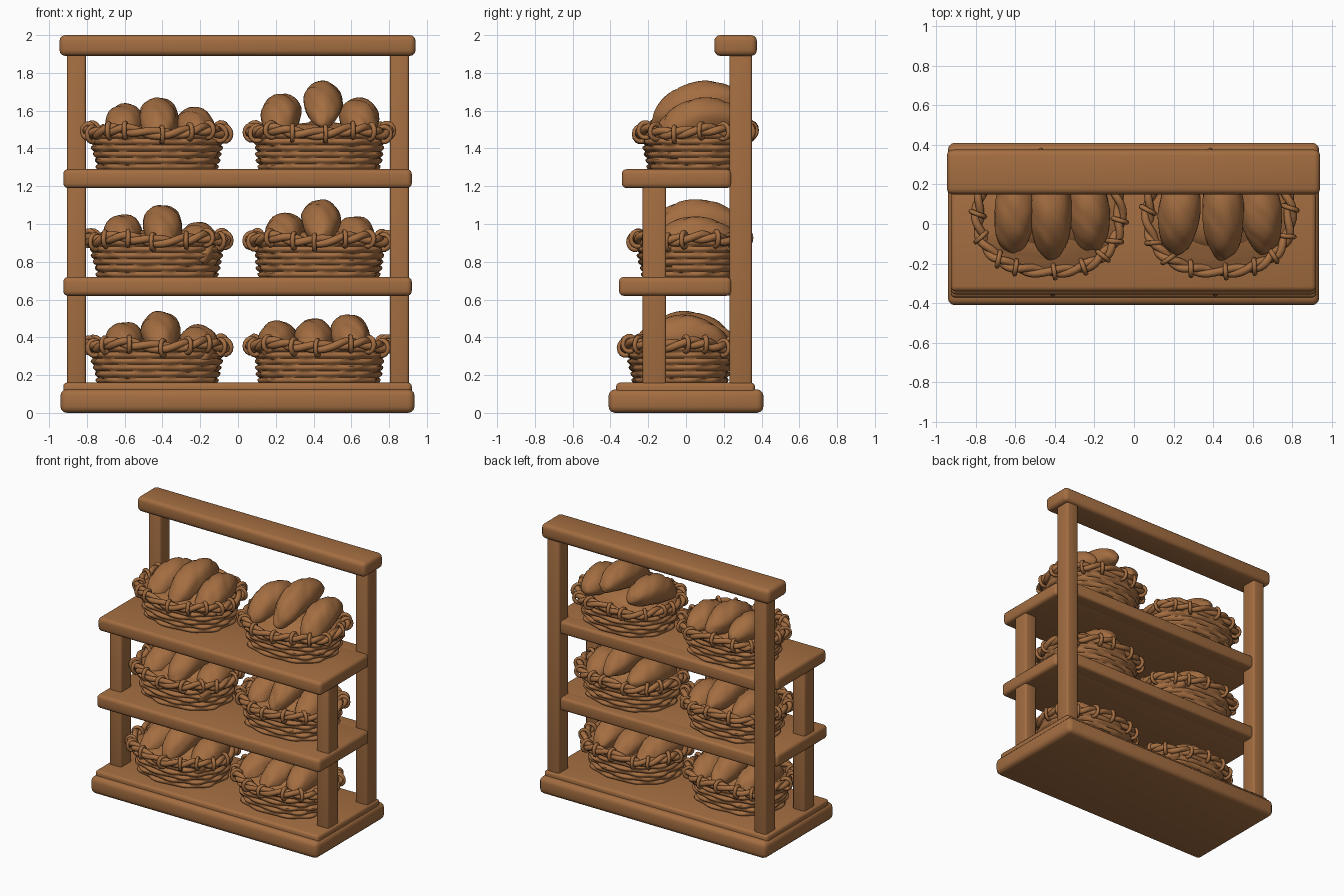
import bpy, bmesh, math, random
from mathutils import Vector, Matrix, noise

if "Cube" in bpy.data.objects:
    bpy.data.objects.remove(bpy.data.objects["Cube"])
random.seed(4)

BROWN = (0.37, 0.155, 0.053, 1)
wood = bpy.data.materials.new("warm_brown")
wood.use_nodes = True
wood.diffuse_color = BROWN
wood.node_tree.nodes["Principled BSDF"].inputs["Base Color"].default_value = BROWN


def finish(name, bm, angle=50):
    mesh = bpy.data.meshes.new(name)
    bmesh.ops.recalc_face_normals(bm, faces=bm.faces)
    bm.to_mesh(mesh)
    bm.free()
    mesh.materials.append(wood)
    obj = bpy.data.objects.new(name, mesh)
    bpy.context.collection.objects.link(obj)
    bpy.ops.object.select_all(action="DESELECT")
    obj.select_set(True)
    bpy.context.view_layer.objects.active = obj
    bpy.ops.object.shade_smooth_by_angle(angle=math.radians(angle))
    return obj


def beam(name, x, y, z, bevel=0.03):
    """Rounded timber between (low, high) limits on each axis."""
    bm = bmesh.new()
    bmesh.ops.create_cube(bm, size=1)
    for v in bm.verts:
        v.co = [lim[0] if c < 0 else lim[1] for lim, c in zip((x, y, z), v.co)]
    bmesh.ops.bevel(bm, geom=bm.edges[:], offset=bevel, segments=3,
                    profile=0.5, affect="EDGES")
    return finish(name, bm)


def oval(t, rx, ry):
    """Point on a slightly squared oval."""
    c, s = math.cos(t), math.sin(t)
    p = 0.85
    return Vector((rx * math.copysign(abs(c) ** p, c),
                   ry * math.copysign(abs(s) ** p, s), 0))


def basket_body(name, centre, height):
    """Flared wicker wall made of bulging woven rows."""
    bm = bmesh.new()
    seg, rows, per = 80, 6, 4
    rings = []
    for i in range(rows * per + 1):
        f = i / (rows * per)
        row = min(i // per, rows - 1)
        bulge = abs(math.sin(math.pi * i / per)) * 0.012
        ring = []
        for j in range(seg):
            t = math.tau * j / seg
            weave = 0.007 * math.sin(10 * t + math.pi * row)
            grow = bulge + weave + 0.01 * noise.noise(Vector((3 * t, row, centre.x)))
            p = oval(t, 0.305 + 0.045 * f + grow, 0.235 + 0.045 * f + grow)
            ring.append(bm.verts.new(centre + p + Vector((0, 0, f * height))))
        rings.append(ring)
    for a, b in zip(rings, rings[1:]):
        for j in range(seg):
            k = (j + 1) % seg
            bm.faces.new((a[j], a[k], b[k], b[j]))
    bm.faces.new(rings[0])
    bm.faces.new(rings[-1])
    finish(name, bm, 60)


def tube(bm, path, radius, sides=8):
    """Closed tube swept along a loop of points."""
    n, rings = len(path), []
    for i, p in enumerate(path):
        tan = (path[(i + 1) % n] - path[i - 1]).normalized()
        side = tan.cross(Vector((0, 0, 1)))
        side = side.normalized() if side.length > 0.01 else Vector((1, 0, 0))
        up = side.cross(tan)
        rings.append([bm.verts.new(p + radius * (math.cos(a) * side + math.sin(a) * up))
                      for a in (math.tau * k / sides for k in range(sides))])
    for i in range(n):
        a, b = rings[i], rings[(i + 1) % n]
        for k in range(sides):
            m = (k + 1) % sides
            bm.faces.new((a[k], a[m], b[m], b[k]))


def basket_rim(name, centre):
    """Two twisted strands bound by small wraps."""
    bm = bmesh.new()
    n, turns = 120, 9

    def line(t):
        return centre + oval(t, 0.36, 0.29) + Vector((0, 0, 0.012 * math.sin(5 * t + centre.x)))

    for phase in (0, math.pi):
        path = []
        for i in range(n):
            t = math.tau * i / n
            out = Vector((math.cos(t), math.sin(t), 0))
            a = turns * t + phase
            path.append(line(t) + 0.014 * (math.cos(a) * out + Vector((0, 0, math.sin(a)))))
        tube(bm, path, 0.02)
    wraps = 16
    for i in range(wraps):
        t = math.tau * (i + random.uniform(-0.2, 0.2)) / wraps
        tan = (line(t + 0.02) - line(t - 0.02)).normalized()
        out = tan.cross(Vector((0, 0, 1))).normalized()
        lean = random.uniform(-0.5, 0.5)
        loop = []
        for k in range(14):
            a = math.tau * k / 14
            loop.append(line(t) + 0.034 * math.cos(a) * (out + lean * tan)
                        + Vector((0, 0, 0.04 * math.sin(a) - 0.004)))
        ring = bmesh.new()
        # Wraps stand upright, so sweep them in a turned frame
        turn = Matrix((out, tan, (0, 0, 1))).to_3x3()
        lay = Matrix.Rotation(math.pi / 2, 3, "X") @ turn
        tube(ring, [lay @ (p - line(t)) for p in loop], 0.013, 6)
        back = lay.inverted()
        made = {v: bm.verts.new(line(t) + back @ v.co) for v in ring.verts}
        for f in ring.faces:
            bm.faces.new([made[v] for v in f.verts])
        ring.free()
    finish(name, bm, 80)


def loaf(name, x, y, top, width, length, tilt, yaw):
    """Arched loaf with slanted scoring on its crust."""
    bm = bmesh.new()
    bmesh.ops.create_uvsphere(bm, u_segments=28, v_segments=28, radius=1)
    spin = Matrix.Rotation(math.pi / 2, 3, "X")
    turn = Matrix.Rotation(yaw, 3, "Z") @ Matrix.Rotation(tilt, 3, "X")
    for v in bm.verts:
        p = spin @ v.co
        score = max(0, math.cos(9 * (p.y + 0.5 * p.x) + 20 * x)) ** 6
        swell = 1 - 0.09 * score * max(0, p.z) + 0.06 * noise.noise(p * 2 + Vector((x * 9, top, 0)))
        p = Vector((p.x * width, p.y * length, p.z * 0.105)) * swell
        p.z -= 0.9 * p.y * p.y
        v.co = turn @ p
    rise = top - max(v.co.z for v in bm.verts)
    bmesh.ops.translate(bm, verts=bm.verts, vec=(x, y, rise))
    finish(name, bm, 70)


# Frame: plinth, shelves and top rail
beam("plinth", (-0.94, 0.935), (-0.41, 0.41), (0, 0.125), 0.035)
beam("plinth_top", (-0.925, 0.92), (-0.37, 0.365), (0.08, 0.16), 0.02)
beam("top_rail", (-0.945, 0.94), (0.15, 0.375), (1.89, 2), 0.03)
for label, front, low in (("middle", -0.355, 0.62), ("upper", -0.34, 1.19)):
    beam(label + "_shelf", (-0.925, 0.92), (front, 0.24), (low, low + 0.1), 0.025)
    beam(label + "_shelf_back", (-0.83, 0.83), (0.1, 0.33), (low + 0.002, low + 0.098), 0.02)

# Posts on both sides
for side, s in (("left", 1), ("right", -1)):
    xs = sorted((s * 0.805, s * 0.905))
    beam(side + "_back_post", xs, (0.23, 0.35), (0.1, 1.93), 0.015)
    beam(side + "_front_post", xs, (-0.23, -0.105), (0.1, 1.23), 0.015)

# Baskets: shelf label, floor height, centre y, loaf tilt, then loaf (x, top) pairs
TIERS = (
    ("lower", 0.155, -0.03, 0.06,
     ((-0.6, 0.48), (-0.41, 0.54), (-0.21, 0.47)), ((0.21, 0.49), (0.4, 0.5), (0.59, 0.52))),
    ("middle", 0.715, 0.02, 0.12,
     ((-0.61, 1.05), (-0.4, 1.1), (-0.21, 1.01)), ((0.25, 1.06), (0.44, 1.13), (0.62, 1.04))),
    ("upper", 1.285, 0.05, 0.2,
     ((-0.6, 1.64), (-0.42, 1.67), (-0.23, 1.62)), ((0.23, 1.69), (0.45, 1.76), (0.64, 1.67))),
)
for label, floor, y, tilt, right, left in TIERS:
    for side, cx, loaves in (("right", -0.43, right), ("left", 0.43, left)):
        name = f"{label}_{side}_"
        basket_body(name + "basket", Vector((cx, y, floor)), 0.2)
        basket_rim(name + "basket_rim", Vector((cx, y, floor + 0.205)))
        for i, (x, top) in enumerate(loaves):
            loaf(f"{name}loaf_{i + 1}", x, y + 0.015, top, 0.105,
                 0.265 if i == 1 else 0.235, tilt, (x - cx) * 0.5)
        # Hidden bread filling the gaps beneath the loaves
        loaf(name + "bread_bed", cx, y, floor + 0.255, 0.29, 0.22, 0, 0)
